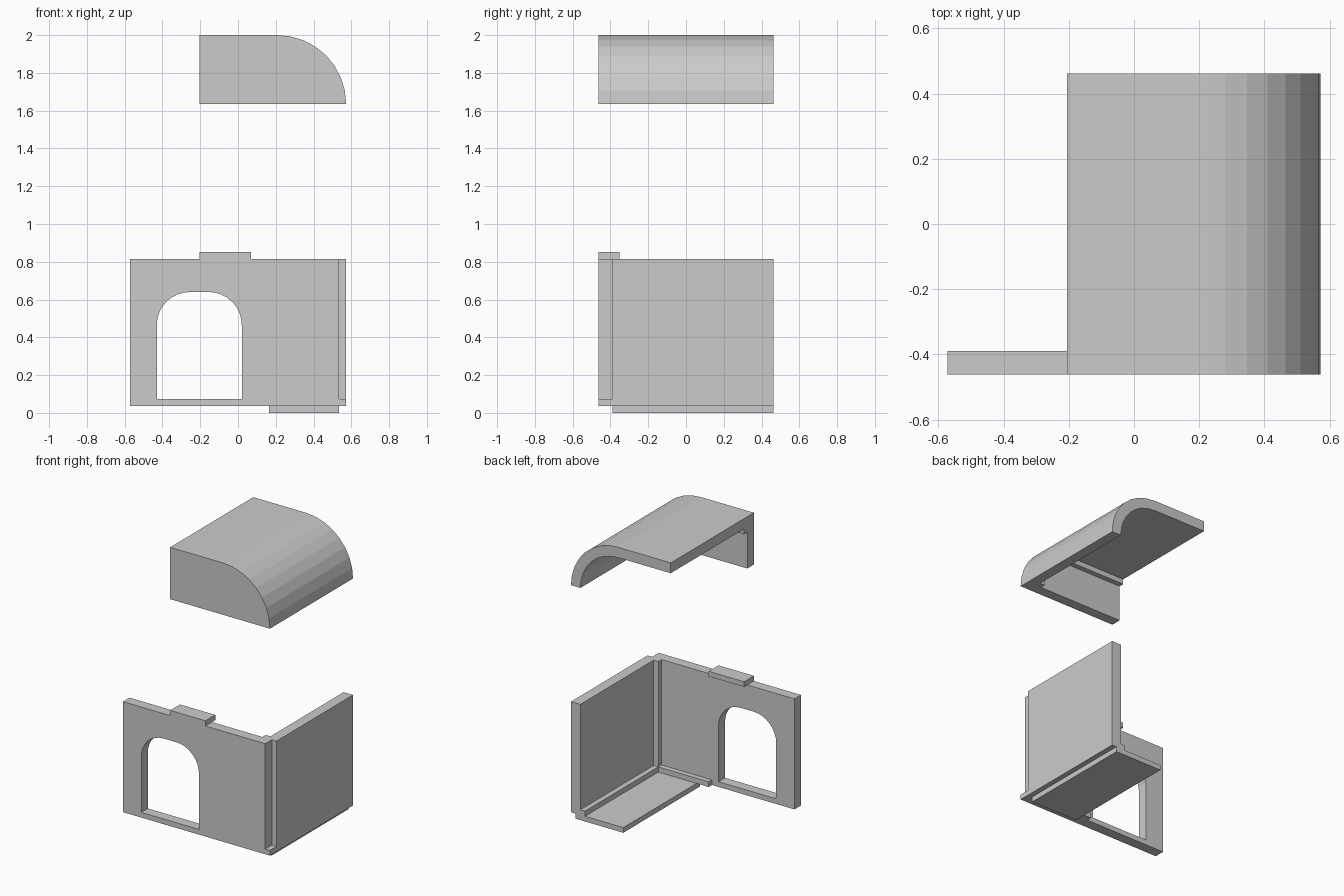
import bpy, bmesh
from math import sin, cos, pi
from mathutils import Vector

if "Cube" in bpy.data.objects:
    bpy.data.objects.remove(bpy.data.objects["Cube"])

U = 0.0365                      # basic step; walls are two steps thick
XR, YF, YB = 0.5725, -0.4625, 0.4625
Z0, Z1 = U, 0.815
XT, XL = 0.07, -0.205           # ledge / tab end, roof left edge
YI, YL = YF + 2 * U, YF + 3 * U  # inner wall face, inner ledge face


def prism(name, pts, a, b, axis):
    """Extrude a closed 2D outline from a to b along 'Y' (x,z outline) or 'Z' (x,y outline)."""
    bm = bmesh.new()
    put = (lambda p: (p[0], a, p[1])) if axis == 'Y' else (lambda p: (p[0], p[1], a))
    face = bm.faces.new([bm.verts.new(put(p)) for p in pts])
    move = Vector((0, b - a, 0)) if axis == 'Y' else Vector((0, 0, b - a))
    new = bmesh.ops.extrude_face_region(bm, geom=[face], use_keep_orig=True)['geom']
    bmesh.ops.translate(bm, verts=[v for v in new if isinstance(v, bmesh.types.BMVert)], vec=move)
    bmesh.ops.recalc_face_normals(bm, faces=bm.faces)
    me = bpy.data.meshes.new(name)
    bm.to_mesh(me)
    bm.free()
    ob = bpy.data.objects.new(name, me)
    bpy.context.collection.objects.link(ob)
    return ob


def rect(x0, x1, y0, y1):
    return [(x0, y0), (x1, y0), (x1, y1), (x0, y1)]


def arc(cx, cz, r, a0, a1, n=8):
    return [(cx + r * cos(a0 + (a1 - a0) * i / n), cz + r * sin(a0 + (a1 - a0) * i / n))
            for i in range(n + 1)]


# Front wall with a round-topped doorway
wall = prism("front_wall", rect(-XR, XR - U, Z0, Z1), YF, YI, 'Y')
dl, dr, dt, r = -0.43, 0.02, 0.64, 0.175
door = [(dl, 2 * U), (dr, 2 * U)] + arc(dr - r, dt - r, r, 0, pi / 2) + arc(dl + r, dt - r, r, pi / 2, pi)
cutter = prism("door_cutter", door, YF - 0.1, YI + 0.1, 'Y')
cutter.hide_render = True
mod = wall.modifiers.new("doorway", 'BOOLEAN')
mod.operation, mod.object, mod.solver = 'DIFFERENCE', cutter, 'EXACT'
bpy.context.view_layer.objects.active = wall
bpy.ops.object.modifier_apply(modifier=mod.name)
bpy.data.objects.remove(cutter)

# Side wall with the inner corner post
prism("side_wall", [(XR - U, YI), (XR, YI), (XR, YB), (XR - 2 * U, YB), (XR - 2 * U, YL),
                    (XR - 3 * U, YL), (XR - 3 * U, YI)], 2 * U, Z1, 'Z')

# Skirting ledge around the foot of both walls
prism("skirting", [(XR - U, YF), (XR, YF), (XR, YB), (XR - 3 * U, YB), (XR - 3 * U, YL),
                   (XT, YL), (XT, YI), (XR - U, YI)], Z0, 2 * U, 'Z')

# Locating tab on the wall top and the floor plate
prism("top_tab", rect(XL, XT, YF, YL), Z1, Z1 + U, 'Z')
prism("floor_plate", rect(0.165, XR - U, YI, YB), 0, U, 'Z')

# Roof: solid front panel, curved shell, thicker inner rim
ZB, ZT = 1.635, 2.0
R = ZT - ZB
CX = XR - R


def shell(t):
    return [(XL, ZT)] + arc(CX, ZB, R, pi / 2, 0) + arc(CX, ZB, R - t, 0, pi / 2) + [(XL, ZT - t)]


prism("roof_front", [(XL, ZB), (XL, ZT)] + arc(CX, ZB, R, pi / 2, 0), YF, YI, 'Y')
prism("roof_rim", shell(3 * U), YI, YL, 'Y')
prism("roof_shell", shell(2 * U), YL, YB, 'Y')
